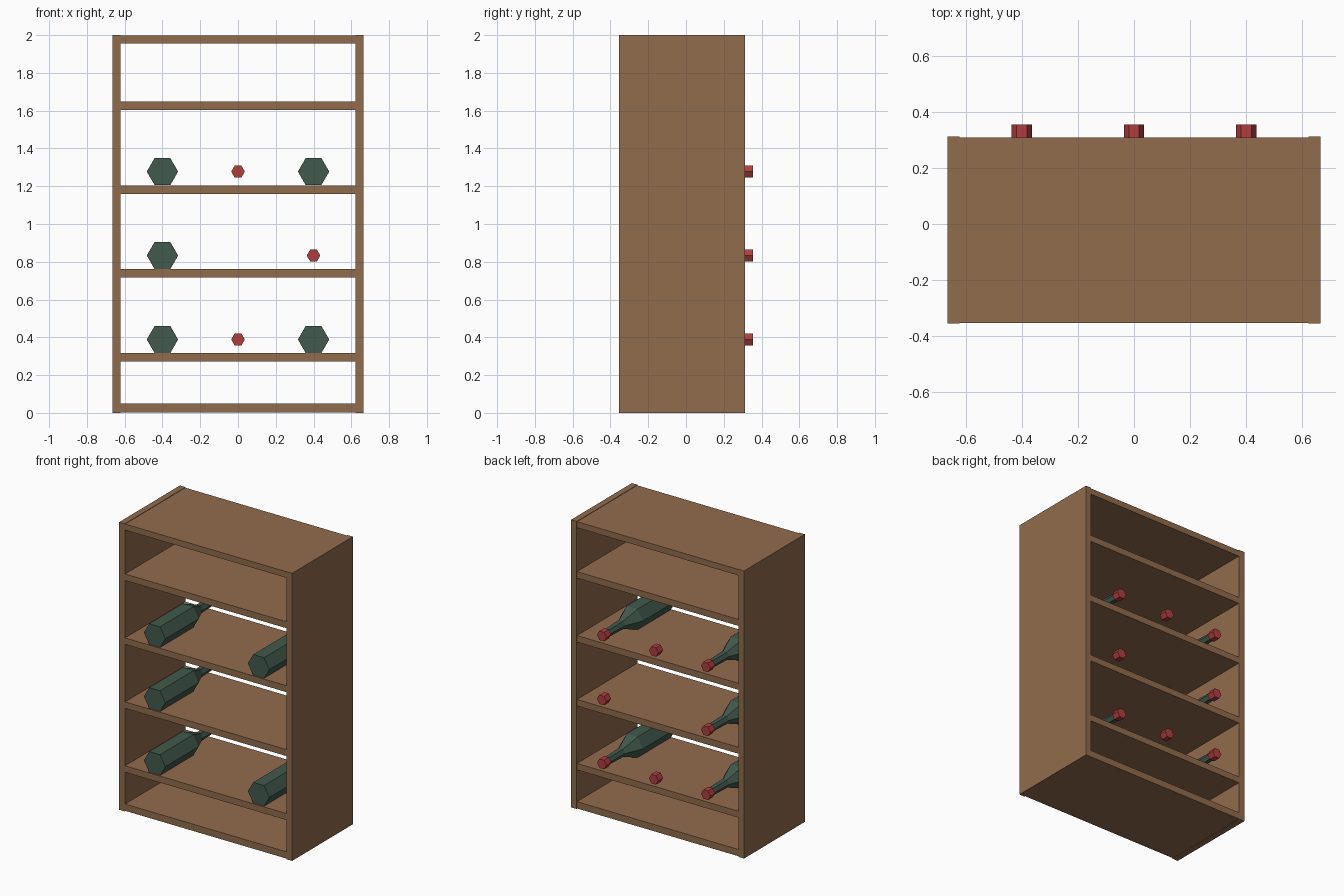
import bpy, bmesh, math

if "Cube" in bpy.data.objects:
    bpy.data.objects.remove(bpy.data.objects["Cube"])


def material(name, rgb):
    m = bpy.data.materials.new(name)
    m.diffuse_color = (*rgb, 1.0)
    m.use_nodes = True
    m.node_tree.nodes["Principled BSDF"].inputs["Base Color"].default_value = m.diffuse_color
    return m


WOOD = material("brown wood", (0.283, 0.150, 0.072))
GLASS = material("dark green glass", (0.054, 0.102, 0.074))
FOIL = material("red foil", (0.445, 0.048, 0.048))


def finish(name, bm, mat):
    bmesh.ops.recalc_face_normals(bm, faces=bm.faces)
    me = bpy.data.meshes.new(name)
    bm.to_mesh(me)
    bm.free()
    me.materials.append(mat)
    ob = bpy.data.objects.new(name, me)
    bpy.context.collection.objects.link(ob)
    return ob


def box(name, lo, hi, mat):
    bm = bmesh.new()
    bmesh.ops.create_cube(bm, size=1)
    for v in bm.verts:
        v.co = [(a + b) / 2 + c * (b - a) for a, b, c in zip(lo, hi, v.co)]
    return finish(name, bm, mat)


def hex_turned(name, x, z, profile, mat):
    """Six-sided turned solid lying along y; profile is (y, radius)."""
    bm = bmesh.new()
    rings = []
    for y, r in profile:
        rings.append([bm.verts.new((x + r * math.cos(k * math.pi / 3), y,
                                    z + r * math.sin(k * math.pi / 3)))
                      for k in range(6)])
    for a, b in zip(rings, rings[1:]):
        for k in range(6):
            n = (k + 1) % 6
            bm.faces.new((a[k], a[n], b[n], b[k]))
    bm.faces.new(rings[0])
    bm.faces.new(rings[-1])
    return finish(name, bm, mat)


W, T = 0.665, 0.043
Y0, Y1 = -0.355, 0.312
GAP = 0.003   # boards sit slightly behind the side panel edges

# Side panels
for side, s in (("left", -1), ("right", 1)):
    xs = sorted((s * W, s * (W - T)))
    box(side + "_side_panel", (xs[0], Y0, 0), (xs[1], Y1, 2), WOOD)

# Bottom, shelves and top
boards = [("bottom_board", GAP, 0.05), ("top_board", 1.955, 2 - GAP)]
boards += [("shelf_%d" % (i + 1), 0.271 + 0.4445 * i, 0.316 + 0.4445 * i)
           for i in range(4)]
for name, z0, z1 in boards:
    box(name, (-W + T, Y0 + GAP, z0), (W - T, Y1 - GAP, z1), WOOD)

# Bottles lying on the shelves, and loose foil caps in the empty places
BOTTLE = [(-0.345, 0.083), (0.02, 0.083), (0.14, 0.032), (0.31, 0.027)]
CAP = [(0.303, 0.036), (0.355, 0.036)]
BOTTLES = [(-0.4, 0.4), (-0.4,), (-0.4, 0.4)]
CAPS = [(-0.4, 0, 0.4), (-0.4, 0.4), (-0.4, 0, 0.4)]
for row in range(3):
    z = 0.316 + 0.4445 * row + 0.0725
    for x in BOTTLES[row]:
        hex_turned("bottle", x, z, BOTTLE, GLASS)
    for x in CAPS[row]:
        hex_turned("bottle_cap", x, z, CAP, FOIL)
